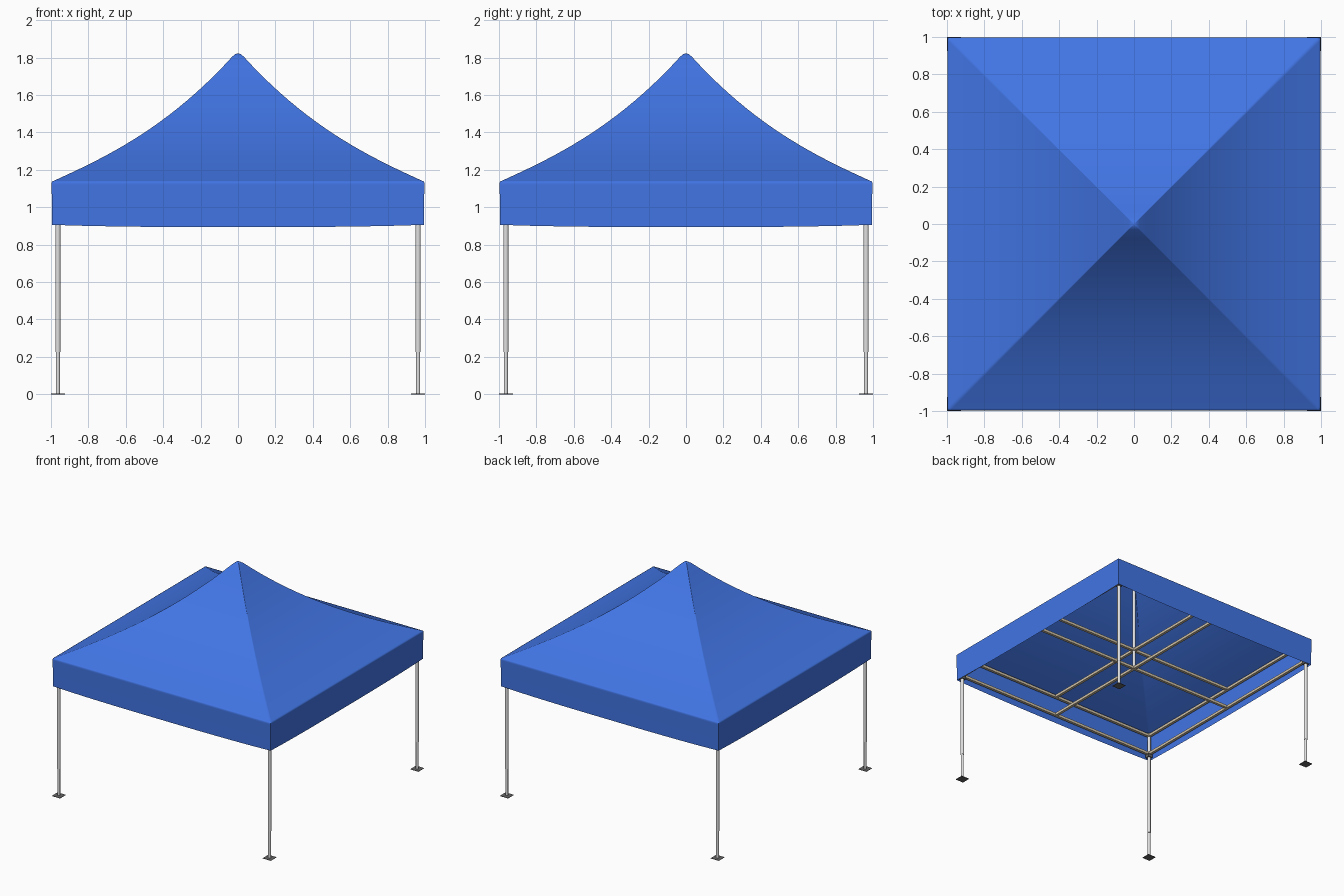
import bpy, bmesh, math

cube = bpy.data.objects.get("Cube")
if cube:
    bpy.data.objects.remove(cube, do_unlink=True)


def material(name, rgb):
    m = bpy.data.materials.new(name)
    m.use_nodes = True
    col = (*rgb, 1)
    m.diffuse_color = col
    m.node_tree.nodes["Principled BSDF"].inputs["Base Color"].default_value = col
    return m


BLUE = material("blue fabric", (0.053, 0.178, 0.78))
METAL = material("light grey metal", (0.75, 0.75, 0.75))
TAN = material("pale tan rail", (0.64, 0.55, 0.4))
DARK = material("dark plastic", (0.13, 0.13, 0.13))


def finish(name, bm, mat):
    bmesh.ops.recalc_face_normals(bm, faces=bm.faces[:])
    mesh = bpy.data.meshes.new(name)
    bm.to_mesh(mesh)
    bm.free()
    mesh.materials.append(mat)
    ob = bpy.data.objects.new(name, mesh)
    bpy.context.collection.objects.link(ob)
    return ob


def smooth(ob, degrees):
    bpy.ops.object.select_all(action='DESELECT')
    ob.select_set(True)
    bpy.context.view_layer.objects.active = ob
    bpy.ops.object.shade_smooth_by_angle(angle=math.radians(degrees))


def box(name, lo, hi, mat):
    bm = bmesh.new()
    bmesh.ops.create_cube(bm, size=1)
    for v in bm.verts:
        v.co = [(a + b) / 2 + c * (b - a) for a, b, c in zip(lo, hi, v.co)]
    return finish(name, bm, mat)


def block(name, x, y, half, z0, z1, mat):
    return box(name, (x - half, y - half, z0), (x + half, y + half, z1), mat)


def tube(name, x, y, radius, z0, z1):
    bm = bmesh.new()
    bmesh.ops.create_cone(bm, cap_ends=True, segments=16, radius1=radius,
                          radius2=radius, depth=z1 - z0)
    bmesh.ops.translate(bm, verts=bm.verts[:], vec=(x, y, (z0 + z1) / 2))
    smooth(finish(name, bm, METAL), 40)


# Canopy: square rings lofted from the valance hem to the rounded peak
EDGE, EAVE, TIP = 0.997, 1.136, 0.03
profile = [(0.994, None), (0.994, 1.0), (EDGE, 1.12), (EDGE, 1.13), (0.994, 1.138)]
for t in [0.012, 0.02] + [i / 20 for i in range(1, 21)]:
    profile.append((EDGE - (EDGE - TIP) * t,
                    EAVE + (EDGE - TIP) * (0.453 * t + 0.24 * t ** 2.7)))
profile.append((0.016, 1.818))

# Extra columns beside each corner keep the soft hip lines narrow
columns = [-1, -0.985] + [k / 6 for k in range(-5, 6)] + [0.985]
bm = bmesh.new()
rings = []
for half, z in profile:
    ring = []
    for side in range(4):
        a = side * math.pi / 2
        c, s = round(math.cos(a)), round(math.sin(a))
        for u in columns:
            height = 0.894 + 0.012 * abs(u) ** 3 if z is None else z
            x, y = u * half, -half
            ring.append(bm.verts.new((c * x - s * y, s * x + c * y, height)))
    rings.append(ring)
n = len(rings[0])
for low, high in zip(rings, rings[1:]):
    for k in range(n):
        j = (k + 1) % n
        bm.faces.new((low[k], low[j], high[j], high[k]))
peak = bm.verts.new((0, 0, 1.823))
for k in range(n):
    bm.faces.new((rings[-1][k], rings[-1][(k + 1) % n], peak))
canopy = finish("canopy", bm, BLUE)
# Keep outward normals on the open shell
if max(canopy.data.polygons, key=lambda p: p.center.z).normal.z < 0:
    canopy.data.flip_normals()
smooth(canopy, 70)

# Telescopic legs with foot plates and sliding brackets
LEG = 0.963
for sx, side in ((1, "left"), (-1, "right")):
    for sy, end in ((-1, "front"), (1, "back")):
        tag = f"{end}_{side}"
        x, y = sx * LEG, sy * LEG
        tube(f"{tag}_upper_leg", x, y, 0.014, 0.225, 1.13)
        tube(f"{tag}_lower_leg", x, y, 0.011, 0.004, 0.24)
        block(f"{tag}_foot", x, y, 0.037, 0, 0.003, DARK)
        block(f"{tag}_slider", x, y, 0.02, 0.91, 0.94, DARK)

# Upper and lower rails around the edge and crossing in the middle
R = 0.011
for z, level in ((0.945, "lower"), (1.11, "upper")):
    for off, place in ((-LEG, "first"), (0, "middle"), (LEG, "second")):
        box(f"{level}_{place}_cross_rail", (-LEG, off - R, z - R), (LEG, off + R, z + R), TAN)
        box(f"{level}_{place}_long_rail", (off - R, -LEG, z - R), (off + R, LEG, z + R), TAN)

# Centre pole holding up the peak
tube("centre_pole", 0, 0, 0.012, 0.95, 1.8)
